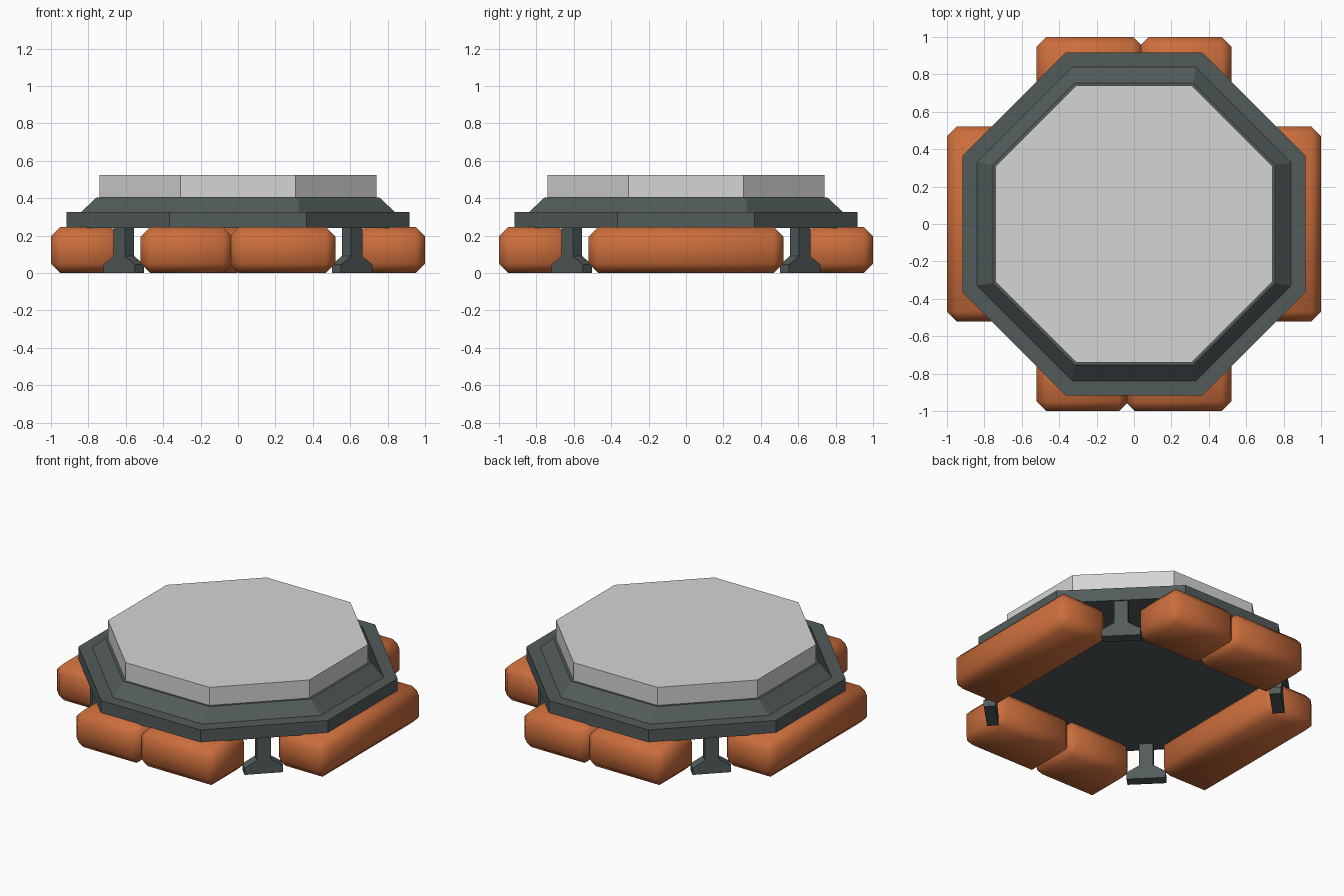
import bpy, bmesh, math
from mathutils import Matrix

cube = bpy.data.objects.get("Cube")
if cube:
    bpy.data.objects.remove(cube, do_unlink=True)


def material(name, rgb):
    m = bpy.data.materials.new(name)
    m.use_nodes = True
    m.diffuse_color = (*rgb, 1)
    m.node_tree.nodes["Principled BSDF"].inputs["Base Color"].default_value = (*rgb, 1)
    return m


orange = material("orange_fabric", (0.60, 0.155, 0.045))
slate = material("slate_grey", (0.085, 0.105, 0.105))
pale = material("pale_grey", (0.66, 0.66, 0.66))


def add_object(name, bm, mat, smooth=False):
    bmesh.ops.recalc_face_normals(bm, faces=bm.faces)
    for f in bm.faces:
        f.smooth = smooth
    mesh = bpy.data.meshes.new(name)
    bm.to_mesh(mesh)
    bm.free()
    mesh.materials.append(mat)
    ob = bpy.data.objects.new(name, mesh)
    bpy.context.collection.objects.link(ob)
    return ob


def octagon_stack(name, levels, mat):
    """Loft octagons given as (half width, half length of a straight side, height)."""
    bm = bmesh.new()
    rings = []
    for a, h, z in levels:
        pts = [(h, a), (a, h), (a, -h), (h, -a), (-h, -a), (-a, -h), (-a, h), (-h, a)]
        rings.append([bm.verts.new((x, y, z)) for x, y in pts])
    for low, high in zip(rings, rings[1:]):
        for i in range(8):
            j = (i + 1) % 8
            bm.faces.new((low[i], low[j], high[j], high[i]))
    bm.faces.new(rings[0])
    bm.faces.new(rings[-1])
    return add_object(name, bm, mat)


def cushion(name, start, end, turn):
    """Rounded bag along the front edge, turned about the centre."""
    bm = bmesh.new()
    bmesh.ops.create_cube(bm, size=1)
    bmesh.ops.scale(bm, vec=(end - start, 0.37, 0.245), verts=bm.verts)
    bmesh.ops.translate(bm, vec=((start + end) / 2, -0.815, 0.1225), verts=bm.verts)
    bmesh.ops.bevel(bm, geom=bm.edges[:], offset=0.05, segments=1, affect='EDGES')
    bmesh.ops.rotate(bm, matrix=Matrix.Rotation(math.radians(turn), 3, 'Z'), verts=bm.verts)
    add_object(name, bm, orange, smooth=True)


def leg(name, turn):
    """Flat profile with a flared foot, extruded and set on a diagonal."""
    half = [(0.118, 0), (0.118, 0.045), (0.043, 0.09), (0.043, 0.26)]
    outline = half + [(-x, z) for x, z in reversed(half)]
    bm = bmesh.new()
    face = bm.faces.new([bm.verts.new((x, -0.898, z)) for x, z in outline])
    ext = bmesh.ops.extrude_face_region(bm, geom=[face])
    moved = [g for g in ext["geom"] if isinstance(g, bmesh.types.BMVert)]
    bmesh.ops.translate(bm, vec=(0, 0.07, 0), verts=moved)
    bmesh.ops.rotate(bm, matrix=Matrix.Rotation(math.radians(turn), 3, 'Z'), verts=bm.verts)
    add_object(name, bm, slate)


# Stepped base and top slab
octagon_stack("base_rim", [(0.917, 0.365, 0.24), (0.917, 0.365, 0.325),
                           (0.84, 0.33, 0.325), (0.755, 0.315, 0.405)], slate)
octagon_stack("top_slab", [(0.74, 0.308, 0.405), (0.74, 0.308, 0.525)], pale)

# Cushions: pairs at front and back, one long one on each side
for side, turn in (("front", 0), ("back", 180)):
    cushion(side + "_short_cushion", -0.52, -0.03, turn)
    cushion(side + "_wide_cushion", -0.045, 0.52, turn)
for side, turn in (("left", 90), ("right", -90)):
    cushion(side + "_cushion", -0.52, 0.52, turn)

# Corner legs
for i, corner in enumerate(("front_left", "back_left", "back_right", "front_right")):
    leg(corner + "_leg", 45 + 90 * i)
